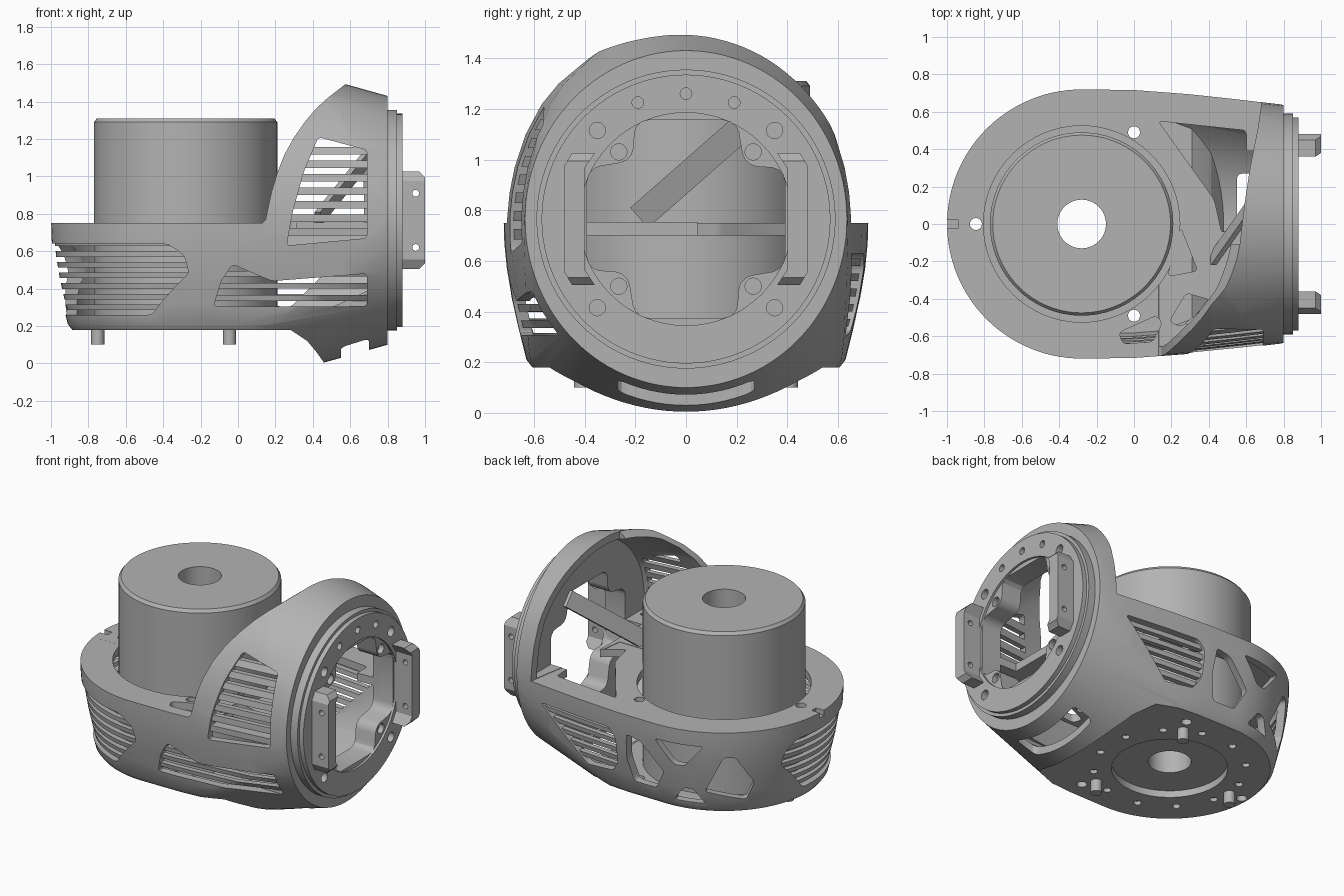
import bpy, bmesh, math
from mathutils import Vector

cube = bpy.data.objects.get("Cube")
if cube:
    bpy.data.objects.remove(cube, do_unlink=True)

grey = bpy.data.materials.new("cast_grey")
grey.use_nodes = True
grey.diffuse_color = (0.45, 0.45, 0.45, 1)
grey.node_tree.nodes["Principled BSDF"].inputs["Base Color"].default_value = (0.45, 0.45, 0.45, 1)

X, Y, Z = Vector((1, 0, 0)), Vector((0, 1, 0)), Vector((0, 0, 1))
DRUM_X, DISC_Z = -0.28, 0.765


# ---- helpers ----
def loft(name, loops, rnd=0):
    """Solid skinned through closed loops; rnd rounds the lengthwise edges."""
    bm = bmesh.new()
    rows = [[bm.verts.new(p) for p in loop] for loop in loops]
    n = len(rows[0])
    for a, b in zip(rows, rows[1:]):
        for i in range(n):
            j = (i + 1) % n
            bm.faces.new((a[i], a[j], b[j], b[i]))
    bm.faces.new(rows[0][::-1])
    bm.faces.new(rows[-1])
    if rnd:
        edges = [bm.edges.get((a, b)) for a, b in zip(rows[0], rows[-1])]
        bmesh.ops.bevel(bm, geom=edges, offset=rnd, segments=3, profile=0.5,
                        affect='EDGES', clamp_overlap=True)
    bmesh.ops.recalc_face_normals(bm, faces=bm.faces[:])
    mesh = bpy.data.meshes.new(name)
    bm.to_mesh(mesh)
    bm.free()
    mesh.materials.append(grey)
    ob = bpy.data.objects.new(name, mesh)
    bpy.context.collection.objects.link(ob)
    return ob


def prism(pts, u, v, w0, w1, origin=(0, 0, 0), rnd=0, name="helper"):
    w, o = u.cross(v), Vector(origin)
    return loft(name, [[o + u * a + v * b + w * d for a, b in pts] for d in (w0, w1)], rnd)


def circle(r, cx=0, cy=0, n=64):
    return [(cx + r * math.cos(k * math.tau / n), cy + r * math.sin(k * math.tau / n))
            for k in range(n)]


def rect(x0, x1, y0, y1):
    return [(x0, y0), (x1, y0), (x1, y1), (x0, y1)]


def boolean(ob, other, op='DIFFERENCE', keep=False):
    mod = ob.modifiers.new("cut", 'BOOLEAN')
    mod.operation, mod.object, mod.solver = op, other, 'MANIFOLD'
    bpy.context.view_layer.objects.active = ob
    bpy.ops.object.modifier_apply(modifier=mod.name)
    if not keep:
        bpy.data.objects.remove(other, do_unlink=True)
    return ob


def duplicate(ob):
    new = bpy.data.objects.new("helper", ob.data.copy())
    bpy.context.collection.objects.link(new)
    return new


def smooth(ob):
    bpy.ops.object.select_all(action='DESELECT')
    ob.select_set(True)
    bpy.context.view_layer.objects.active = ob
    bpy.ops.object.shade_smooth_by_angle(angle=math.radians(28))


# ---- body: rounded plan outline limited by a cone that ends in the disc ----
def outline(inset, z):
    r = 0.72 - inset
    arc = [(DRUM_X + r * math.cos(a), r * math.sin(a), z)
           for a in (math.radians(90 + 180 * k / 56) for k in range(57))]
    side = [(0.0, 0.717), (0.3, 0.694), (0.55, 0.667), (0.95, 0.62)]
    return (arc + [(x, inset - y, z) for x, y in side]
            + [(x, y - inset, z) for x, y in reversed(side)])


def body(t, end):
    rows = [(-0.1, .14), (.178, .115), (.21, .09), (.33, .06), (.45, .033), (.57, .013),
            (.67, .003), (.77, 0), (.87, .008), (.97, .026), (1.1, .066), (1.22, .125),
            (1.3, .185), (1.4, .295), (1.6, .56)]
    solid = loft("housing", [outline(d + t, z) for z, d in rows])
    loops = []
    for x in (-1.3, end):
        grow = 0.28 * (0.8 - x) - t
        loops.append([(x, (0.635 + grow) * c, DISC_Z + (0.665 + grow) * s)
                      for c, s in circle(1, n=112)])
    return boolean(solid, loft("helper", loops), 'INTERSECT')


housing = body(0, 0.8)
boolean(housing, prism([(-1.3, .18), (.28, .18), (.37, .12), (.42, .06), (.47, -.01), (.47, -.5),
                        (-1.3, -.5)], X, Z, -1, 1))
# open hood edge, swept back on the front side and close to the disc behind
boolean(housing, prism([(-1.3, .75), (.13, .75), (.148, .77), (.16, .83), (.18, .92), (.21, 1.02),
                        (.25, 1.12), (.3, 1.21), (.36, 1.295), (.42, 1.365), (.48, 1.42),
                        (.57, 1.49), (.6, 1.8), (-1.3, 1.8)], X, Z, 0.1, 1))
boolean(housing, prism([(-1.31, -.11), (.565, -.11), (.59, .1), (.62, .3), (.66, .5), (.69, .7),
                        (.7, 1), (-1.31, 1)], X, Y, 0.7503, 1.9))

# hollow interior, leaving a deck across it
inner = body(0.05, 0.72)
boolean(inner, prism([(-1.3, .23), (.31, .23), (.41, .16), (.5, .03), (.5, -.5), (-1.3, -.5)],
                     X, Z, -1, 1))
boolean(inner, prism(rect(-1.3, 1, -1, 1), X, Y, 0.7, 0.753))
boolean(housing, inner)


# ---- openings through the side wall ----
def window(pts, angle, r0, cx=0):
    a = math.radians(angle)
    u = Vector((-math.sin(a), math.cos(a), 0))
    return prism(pts, u, Z, r0, 0.9, (cx, 0, 0), 0.02)


# lattice windows around the back
lattice = [
    (82, [(-.12, .62), (-.02, .6), (.13, .43), (.05, .29), (-.11, .29), (-.14, .45)]),
    (102, [(-.16, .65), (.16, .65), (.035, .5), (-.035, .5)]),
    (106, [(-.1, .24), (.1, .24), (.03, .34), (-.03, .34)]),
    (128, [(-.15, .33), (.1, .27), (.15, .39), (.03, .58), (-.04, .58)]),
]
for angle, pts in lattice:
    boolean(housing, window(pts, angle, 0.51, DRUM_X))

# slatted windows: outline, facing angle, start radius, centre, first slat, pitch, slat height, count
slatted = [
    ([(.26, .63), (.29, .8), (.35, 1.02), (.43, 1.21), (.69, 1.14), (.69, .67)],
     270, .5, 0, .685, .072, .04, 7),
    ([(-.13, .305), (-.09, .44), (-.03, .53), (.18, .44), (.69, .48), (.69, .305)],
     270, .5, 0, .335, .065, .03, 3),
    ([(-.42, .26), (.42, .26), (.59, .48), (.59, .58), (.54, .64), (-.54, .64), (-.59, .58), (-.59, .48)],
     213, .25, DRUM_X, .285, .057, .03, 7),
    ([(-.61, .63), (-.28, .3), (-.08, .32), (-.03, .4), (-.03, .57), (-.08, .63)],
     90, .5, 0, .34, .06, .03, 5),
]
mid = body(0.015, 0.79)
for pts, angle, r0, cx, z0, pitch, height, count in slatted:
    win = window(pts, angle, r0, cx)
    boolean(housing, boolean(duplicate(win), mid, keep=True))
    for k in range(count):
        z = z0 + k * pitch
        boolean(win, prism(rect(-1.5, 1.5, -1.5, 1.5), X, Y, z, z + height))
    boolean(housing, win)
bpy.data.objects.remove(mid, do_unlink=True)

# deck openings, drum well and through holes
deck_holes = [
    [(.13, .55), (.6, .5), (.61, .05), (.47, -.05), (.43, .13), (.38, .2)],
    [(.25, -.02), (.34, -.25), (.18, -.28)],
    [(.28, -.37), (.42, -.41), (.25, -.55), (.19, -.52)],
    [(-.08, -.58), (.12, -.49), (.15, -.53), (.1, -.63), (-.06, -.64)],
]
for pts in deck_holes:
    boolean(housing, prism(pts, X, Y, 0.66, 0.8, rnd=0.02))
boolean(housing, prism(circle(0.525, DRUM_X), X, Y, 0.65, 0.8))
for x, y in [(0, .49), (0, -.49), (-.845, 0)]:
    boolean(housing, prism(circle(0.032, x, y, 20), X, Y, 0.1, 0.8))
boolean(housing, prism(rect(-1.1, -.94, -.023, .023), X, Y, 0.715, 0.81))

# underside recess and bolt circle
boolean(housing, prism(circle(0.35, DRUM_X), X, Y, 0.1, 0.3))
for k in range(12):
    a = math.radians(30 * k + 15)
    boolean(housing, prism(circle(0.024, DRUM_X + .46 * math.cos(a), .46 * math.sin(a), 16),
                           X, Y, 0.1, 0.205))

# slot in the lower lip
boolean(housing, prism(rect(.55, .7, -.27, .27), X, Y, -0.1, 0.2, rnd=0.03))


# ---- mounting ring on the disc ----
def cross():
    a, b = 0.39, 0.2
    quarter = [(a, b), (b + .03, b + .01), (b, a)]
    pts = quarter + [(-y, x) for x, y in quarter]
    pts += [(-x, -y) for x, y in pts]
    return prism(pts, Y, Z, 0.6, 1, (0, 0, DISC_Z), 0.05)


ring = loft("mounting_ring", [[(x, r * c, DISC_Z + r * s) for c, s in circle(1, n=96)]
            for x, r in ((.78, .59), (.85, .59), (.8501, .57), (.88, .57))])
boolean(housing, cross())
boolean(ring, cross())
boolean(ring, prism(circle(0.42, 0, DISC_Z), Y, Z, 0.865, 1))
bolts = [(0, .495, .023), (.19, .46, .023), (-.19, .46, .023)]
bolts += [(sx * d, sz * d, .032) for d in (.35, .265) for sx in (-1, 1) for sz in (-1, 1)]
for y, z, r in bolts:
    boolean(ring, prism(circle(r, y, DISC_Z + z, 20), Y, Z, 0.83, 1))

# pair of bracket tabs
for side, label in ((1, "back"), (-1, "front")):
    pts = [(.36, .26), (.45, .26), (.48, .21), (.48, -.21), (.45, -.26), (.36, -.26),
           (.4, -.2), (.4, .2)]
    tab = prism([(side * y, z) for y, z in pts], Y, Z, 0.86, 1, (0, 0, DISC_Z), name=label + "_tab")
    for s in (1, -1):
        boolean(tab, prism([(.96, s * .27), (1.01, s * .27), (1.01, s * .22)], X, Z, -1, 1, (0, 0, DISC_Z)))
        boolean(tab, prism(circle(0.018, .95, DISC_Z + s * .145, 16), X, Z, -1, 1))

# ---- drum with a through bore ----
drum = loft("drum", [[(DRUM_X + r * c, r * s, z) for c, s in circle(1, n=96)]
                     for z, r in ((.225, .49), (1.29, .49), (1.31, .475))])
boolean(drum, prism(circle(0.13, DRUM_X), X, Y, 0, 2))

# locating pins under the base
for k in range(3):
    a = math.radians(60 + 120 * k)
    pin = prism(circle(0.035, DRUM_X + .47 * math.cos(a), .47 * math.sin(a), 24),
                X, Y, 0.1, 0.2, name="locating_pin_%d" % (k + 1))
    smooth(pin)

# diagonal brace from the deck to the disc
brace = loft("brace", [[(x, y - .03, z + .05), (x, y + .04, z - .03),
                        (x + .03, y + .04, z - .03), (x + .03, y - .03, z + .05)]
                       for x, y, z in ((.41, -.19, .76), (.7, .22, 1.12))])

for ob in (housing, ring, drum):
    smooth(ob)
